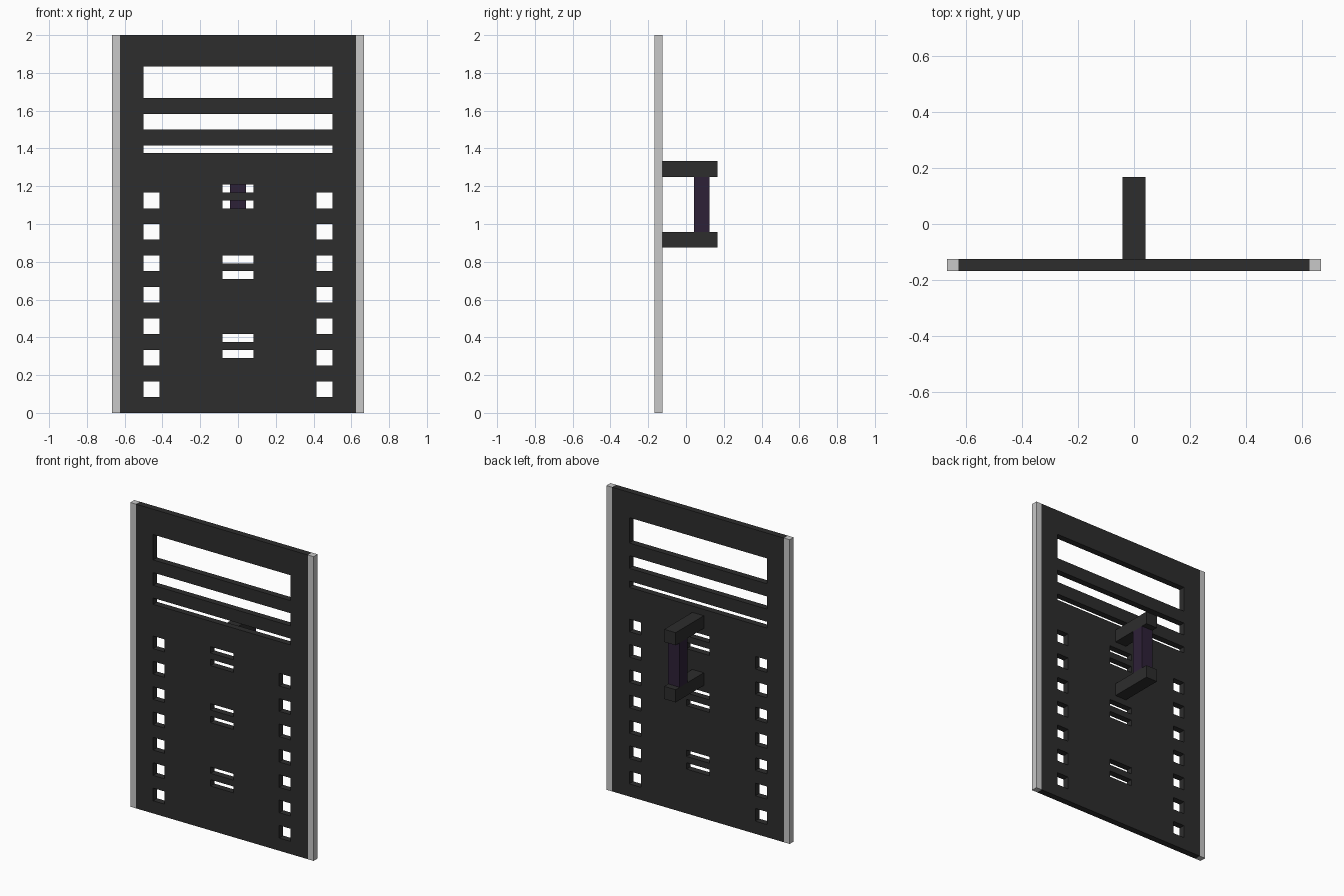
import bpy, bmesh

if "Cube" in bpy.data.objects:
    bpy.data.objects.remove(bpy.data.objects["Cube"])

U = 1 / 24  # modelling grid step


def material(name, rgb):
    m = bpy.data.materials.new(name)
    m.diffuse_color = (*rgb, 1)
    m.use_nodes = True
    m.node_tree.nodes["Principled BSDF"].inputs["Base Color"].default_value = m.diffuse_color
    return m


DARK = material("dark grey", (0.026, 0.026, 0.026))
LIGHT = material("light grey", (0.58, 0.58, 0.58))
PURPLE = material("dark purple", (0.027, 0.015, 0.039))


def add_object(name, bm, mat):
    mesh = bpy.data.meshes.new(name)
    bm.to_mesh(mesh)
    bm.free()
    mesh.materials.append(mat)
    ob = bpy.data.objects.new(name, mesh)
    bpy.context.collection.objects.link(ob)
    return ob


def box(name, lo, hi, mat):
    """Box between two corners given in grid steps."""
    bm = bmesh.new()
    bmesh.ops.create_cube(bm, size=1)
    for v in bm.verts:
        v.co = [(a + (c + 0.5) * (b - a)) * U for a, b, c in zip(lo, hi, v.co)]
    return add_object(name, bm, mat)


# openings as (x0, x1, z0, z1): wide vents, side windows, centre slits
holes = [(-12, 12, 40, 44), (-12, 12, 36, 38), (-12, 12, 33, 34)]
for i in range(7):
    z = 2 + 4 * i
    holes += [(-12, -10, z, z + 2), (10, 12, z, z + 2)]
for z in (7, 17, 26):
    holes += [(-2, 2, z, z + 1), (-2, 2, z + 2, z + 3)]

# perforated panel: cells outside the openings, thickened backwards
xs = sorted({-15, 15} | {x for h in holes for x in h[:2]})
zs = sorted({0, 48} | {z for h in holes for z in h[2:]})
bm = bmesh.new()
grid = {(x, z): bm.verts.new((x * U, -4 * U, z * U)) for x in xs for z in zs}
for x0, x1 in zip(xs, xs[1:]):
    for z0, z1 in zip(zs, zs[1:]):
        if not any(a <= x0 and x1 <= b and c <= z0 and z1 <= d for a, b, c, d in holes):
            bm.faces.new([grid[p] for p in ((x0, z0), (x1, z0), (x1, z1), (x0, z1))])
panel = add_object("shield_panel", bm, DARK)
solid = panel.modifiers.new("thickness", "SOLIDIFY")
solid.thickness = U
solid.offset = -1

# light side rails
box("left_rail", (-16, -4, 0), (-15, -3, 48), LIGHT)
box("right_rail", (15, -4, 0), (16, -3, 48), LIGHT)

# rear handle: two arms and a grip
for name, z in (("lower_arm", 21), ("upper_arm", 30)):
    box(name, (-1, -3, z), (1, 4, z + 2), DARK)
box("grip", (-1, 1, 23), (1, 3, 30), PURPLE)
